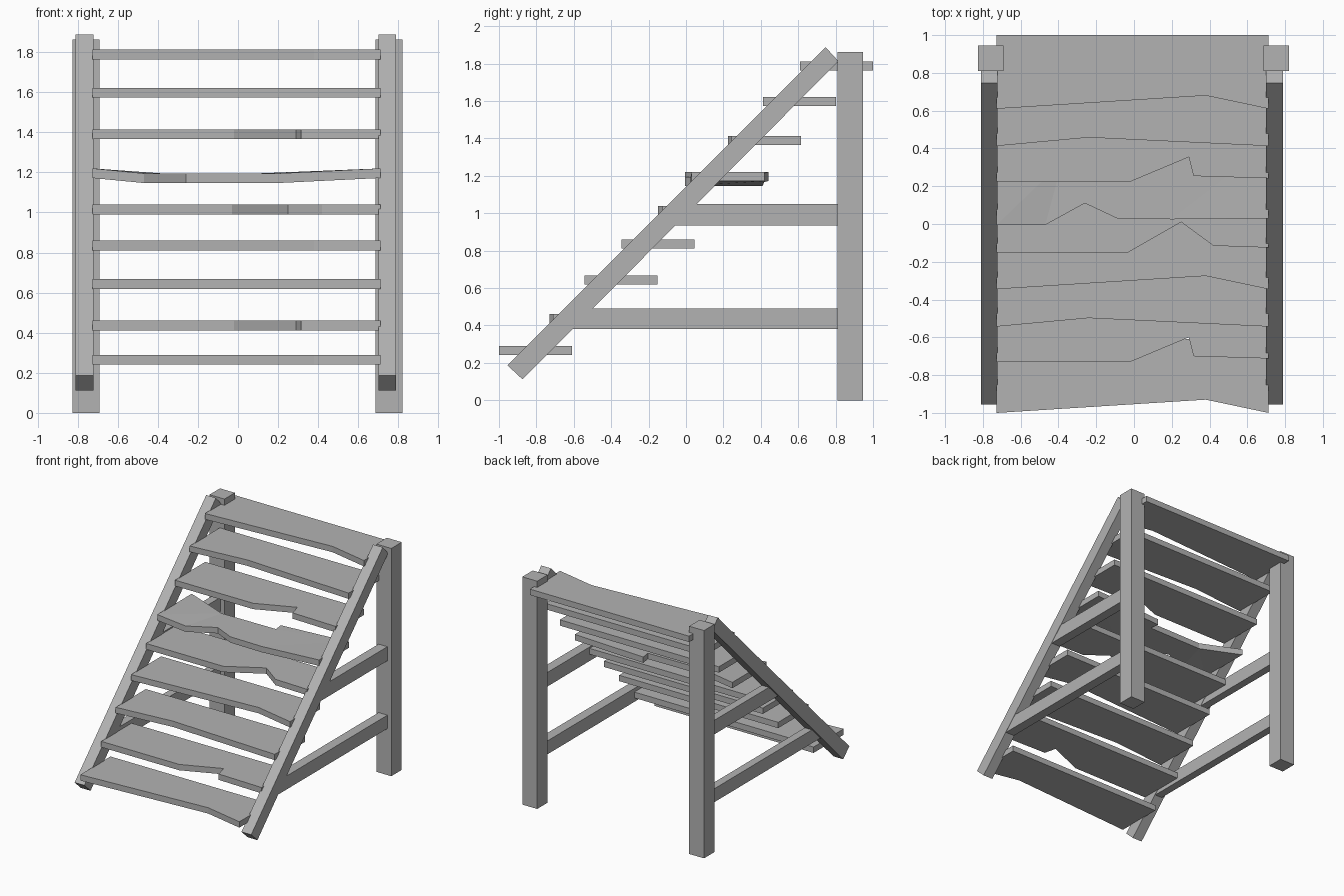
import bpy, bmesh
from mathutils import Matrix

if "Cube" in bpy.data.objects:
    bpy.data.objects.remove(bpy.data.objects["Cube"], do_unlink=True)

grey = bpy.data.materials.new("plain grey")
grey.use_nodes = True
COLOUR = (0.45, 0.45, 0.45, 1)
grey.diffuse_color = COLOUR
grey.node_tree.nodes["Principled BSDF"].inputs["Base Color"].default_value = COLOUR


def finish(name, bm):
    bmesh.ops.recalc_face_normals(bm, faces=bm.faces)
    mesh = bpy.data.meshes.new(name)
    bm.to_mesh(mesh)
    bm.free()
    mesh.materials.append(grey)
    obj = bpy.data.objects.new(name, mesh)
    bpy.context.collection.objects.link(obj)
    return obj


def prism(name, outline, offset):
    """Extrude a closed outline of 3D points along an offset."""
    bm = bmesh.new()
    face = bm.faces.new([bm.verts.new(p) for p in outline])
    result = bmesh.ops.extrude_face_region(bm, geom=[face], use_keep_orig=True)
    moved = [g for g in result["geom"] if isinstance(g, bmesh.types.BMVert)]
    bmesh.ops.translate(bm, verts=moved, vec=offset)
    bmesh.ops.triangulate(bm, faces=[f for f in bm.faces if len(f.verts) > 4])
    return finish(name, bm)


def beam(name, x0, x1, profile):
    """Beam running across x with a side profile in y and z."""
    return prism(name, [(x0, y, z) for y, z in profile], (x1 - x0, 0, 0))


def rect(y0, y1, z0, z1):
    return [(y0, z0), (y1, z0), (y1, z1), (y0, z1)]


# Side frames: upright post, sloping stringer and two rails
SLOPE = [(-0.955, 0.187), (-0.874, 0.112), (0.815, 1.813), (0.746, 1.888)]
for side, post, stringer, rail in (
        ("right", (-0.825, -0.69), (-0.81, -0.722), (-0.79, -0.725)),
        ("left", (0.685, 0.82), (0.70, 0.788), (0.705, 0.785))):
    beam(side + "_post", *post, rect(0.81, 0.945, 0, 1.863))
    beam(side + "_stringer", *stringer, SLOPE)
    beam(side + "_lower_rail", *rail, rect(-0.63, 0.82, 0.38, 0.49))
    beam(side + "_upper_rail", *rail, rect(-0.07, 0.82, 0.935, 1.05))

# Front edges of the steps, as x and depth behind the front corner
LEFT, RIGHT = 0.712, -0.727
DEPTH, THICK = 0.39, 0.048
bowed_left = [(RIGHT, 0), (0.38, 0.07), (LEFT, 0)]
bowed_right = [(RIGHT, 0), (-0.24, 0.045), (LEFT, 0)]
splintered = [(RIGHT, 0), (-0.02, 0), (0.29, 0.13), (0.315, 0.03), (LEFT, 0.018)]
chipped = [(RIGHT, 0), (-0.03, 0), (0.25, 0.16), (0.42, 0.035), (LEFT, 0.025)]

steps = [(-1.0, 0.266, bowed_left), (-0.73, 0.436, splintered),
         (-0.543, 0.643, bowed_right), (-0.345, 0.835, bowed_left),
         (-0.15, 1.015, chipped), (0.224, 1.39, splintered),
         (0.413, 1.597, bowed_right), (0.61, 1.788, bowed_left)]
for number, (y, z, edge) in enumerate(steps, 1):
    outline = [(x, y + d, z - THICK / 2) for x, d in edge]
    outline += [(x, y + DEPTH, z - THICK / 2) for x in (LEFT, RIGHT)]
    prism("step_%d" % number, outline, (0, 0, THICK))

# Broken step, sagging between its ends and chipped on both edges
broken = [(RIGHT, -0.005), (-0.47, -0.005), (-0.26, 0.11), (-0.09, 0.03),
          (0.2, 0.025), (LEFT, 0.03), (LEFT, 0.42), (0.10, 0.41),
          (0.11, 0.335), (-0.38, 0.33), (RIGHT, 0.44)]
prism("broken_step", [(x, y, 1.172 if abs(x) > 0.6 else 1.147) for x, y in broken],
      (0, 0, THICK))
